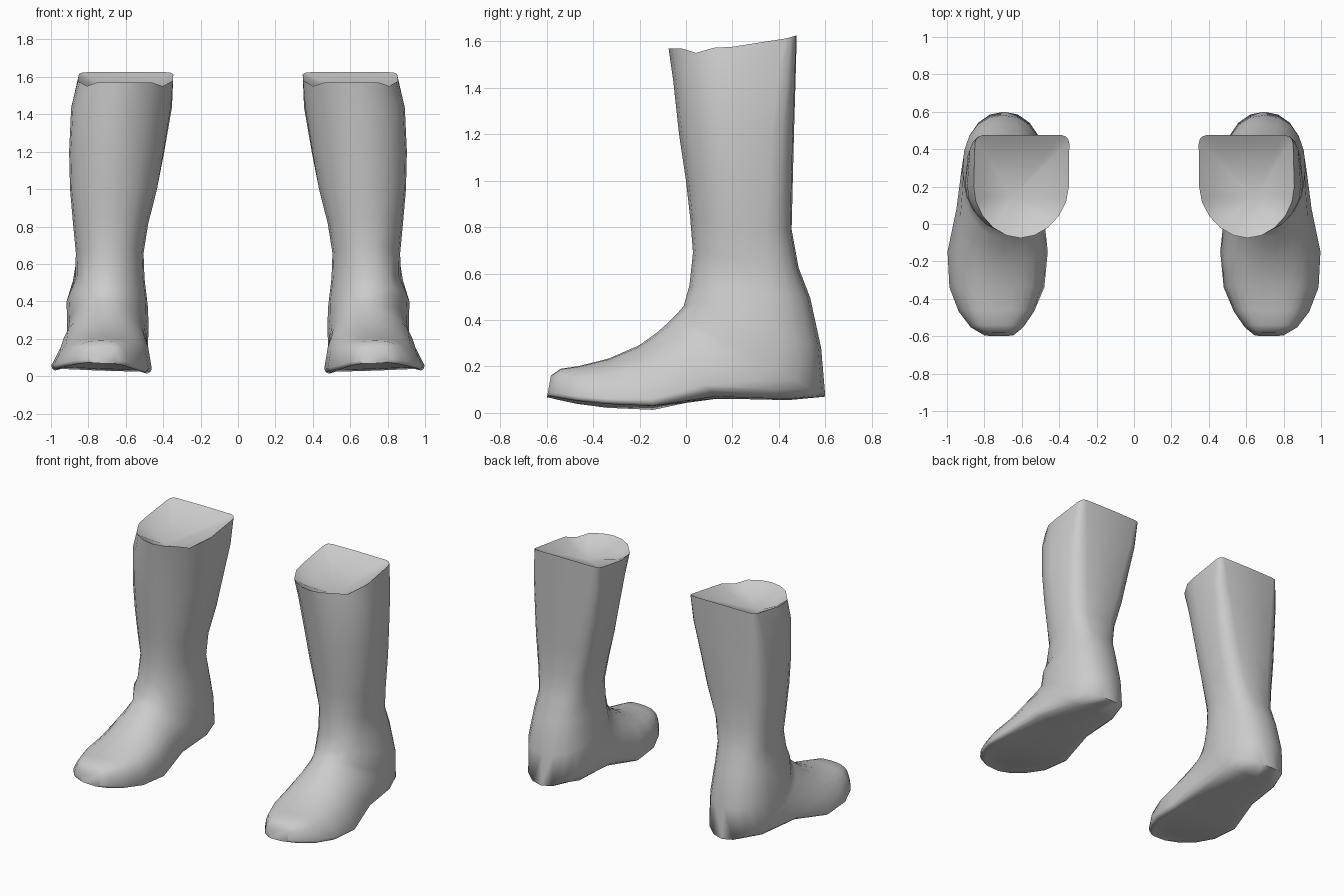
import bpy, bmesh, math

cube = bpy.data.objects.get("Cube")
if cube:
    bpy.data.objects.remove(cube)

leather = bpy.data.materials.new("grey_leather")
leather.use_nodes = True
leather.diffuse_color = (0.6, 0.6, 0.6, 1)
leather.node_tree.nodes["Principled BSDF"].inputs["Base Color"].default_value = (0.6, 0.6, 0.6, 1)

SIDES = 20
# Cross-sections from cuff to heel to toe:
# front y, z | back y, z | inner x, outer x | front and back roundness | front taper | front x shift
SHAFT = [
    (-0.075, 1.570, 0.477, 1.625, 0.343, 0.852, 1.05, 0.16, 0.00, 0.01),
    (-0.055, 1.430, 0.472, 1.440, 0.345, 0.877, 1.05, 0.28, 0.00, 0.03),
    (-0.030, 1.200, 0.465, 1.200, 0.383, 0.888, 1.05, 0.42, 0.00, 0.03),
    (0.000, 1.000, 0.460, 1.000, 0.423, 0.888, 1.00, 0.50, 0.00, 0.02),
    (0.018, 0.840, 0.455, 0.790, 0.480, 0.882, 0.95, 0.60, 0.00, 0.00),
    (0.030, 0.690, 0.485, 0.625, 0.505, 0.867, 0.95, 0.75, 0.00, 0.00),
    (0.015, 0.550, 0.535, 0.495, 0.500, 0.890, 0.95, 0.85, 0.00, 0.00),
]
FOOT = [
    (-0.010, 0.460, 0.582, 0.280, 0.476, 0.922, 0.95, 0.90, 0.05, 0.00),
    (-0.040, 0.425, 0.600, 0.070, 0.466, 0.925, 0.95, 0.95, 0.10, 0.00),
    (-0.070, 0.395, 0.440, 0.055, 0.468, 0.935, 0.95, 0.60, 0.15, 0.00),
    (-0.120, 0.350, 0.130, 0.062, 0.472, 0.972, 0.95, 0.45, 0.25, -0.02),
    (-0.200, 0.292, -0.140, 0.014, 0.450, 1.018, 0.95, 0.25, 0.35, -0.04),
    (-0.330, 0.235, -0.340, 0.024, 0.470, 1.004, 0.85, 0.25, 0.30, -0.03),
    (-0.460, 0.202, -0.470, 0.040, 0.527, 0.950, 0.75, 0.28, 0.25, -0.02),
    (-0.540, 0.190, -0.555, 0.056, 0.585, 0.880, 0.70, 0.35, 0.20, 0.00),
    (-0.582, 0.160, -0.598, 0.068, 0.640, 0.805, 0.70, 0.45, 0.10, 0.00),
]
INSTEP, BALL = len(SHAFT) + 3, len(SHAFT) + 4


def section(bm, side, fy, fz, by, bz, xin, xout, ef, eb, taper, shift):
    """One closed ring, round at the front and squarer at the back or sole."""
    ring = []
    for i in range(SIDES):
        a = math.tau * i / SIDES
        c, s = math.cos(a), math.sin(a)
        e = eb if c > 0 else ef
        u = math.copysign(abs(c) ** e, c) if abs(c) > 1e-6 else 0.0
        v = math.copysign(abs(s) ** e, s) if abs(s) > 1e-6 else 0.0
        t, f = (1 + u) / 2, (1 - u) / 2
        x = (xin + xout) / 2 + (xout - xin) / 2 * v * (1 - taper * f) + shift * f
        ring.append(bm.verts.new((side * x, fy + (by - fy) * t, fz + (bz - fz) * t)))
    return ring


def bridge(bm, a, b):
    for i in range(SIDES):
        j = (i + 1) % SIDES
        bm.faces.new((a[i], a[j], b[j], b[i]))


def boot(name, side):
    bm = bmesh.new()
    rings = [section(bm, side, *row) for row in SHAFT + FOOT]
    for a, b in zip(rings, rings[1:]):
        bridge(bm, a, b)
    bm.faces.new(rings[-1])

    # wavy cuff edge, rising at the back
    for v in rings[0]:
        v.co.z = 1.57 + 0.055 * ((v.co.y + 0.075) / 0.55) ** 3
        if 0 < v.co.y < 0.08:
            v.co.z -= 0.02

    # sunken lining inside the cuff, lowest towards the front
    lining = []
    for v in rings[0]:
        x, y, z = v.co
        lining.append(bm.verts.new((x + (side * 0.61 - x) * 0.22, y + (0.22 - y) * 0.22, z - 0.035)))
    bridge(bm, lining, rings[0])
    low = bm.verts.new((side * 0.65, 0.14, 1.47))
    for i in range(SIDES):
        bm.faces.new((lining[i], lining[(i + 1) % SIDES], low))

    # fold on the outer ankle
    for v in rings[6]:
        if abs(v.co.x) > 0.82 and v.co.y < 0.3:
            v.co.x -= side * 0.02
    for v in rings[7]:
        if abs(v.co.x) > 0.82 and v.co.y < 0.3:
            v.co.z += 0.03

    # sole rolled outwards and slightly hollow under the ball of the foot
    for ring in rings[INSTEP:]:
        for v in ring:
            if v.co.z < 0.1:
                v.co.z += 0.035 * (abs(v.co.x) - 0.72)
    for ring in rings[BALL:-1]:
        for i in (-1, 0, 1):
            ring[i].co.z += 0.015

    bmesh.ops.recalc_face_normals(bm, faces=bm.faces)
    mesh = bpy.data.meshes.new(name)
    bm.to_mesh(mesh)
    bm.free()
    mesh.materials.append(leather)
    ob = bpy.data.objects.new(name, mesh)
    bpy.context.collection.objects.link(ob)
    bpy.ops.object.select_all(action='DESELECT')
    ob.select_set(True)
    bpy.context.view_layer.objects.active = ob
    bpy.ops.object.shade_smooth_by_angle(angle=math.radians(75))


boot("left_boot", 1)
boot("right_boot", -1)
